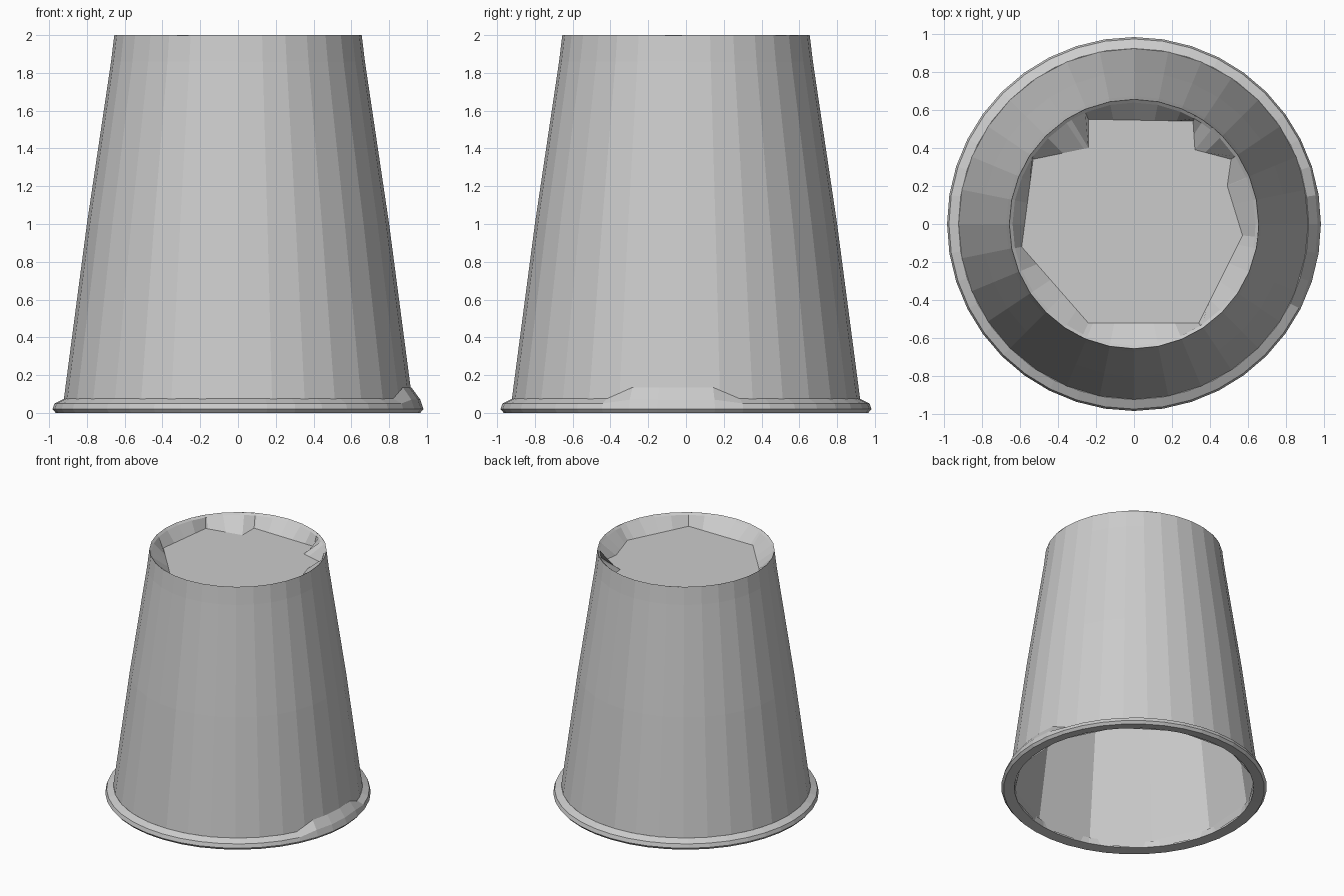
import bpy, bmesh, math
from mathutils import Vector

if "Cube" in bpy.data.objects:
    bpy.data.objects.remove(bpy.data.objects["Cube"])


def build(name, rings, cap=False, close=False):
    """Skin a list of equal-length point rings into a flat-shaded object."""
    bm = bmesh.new()
    loops = [[bm.verts.new(p) for p in ring] for ring in rings]
    pairs = list(zip(loops, loops[1:]))
    if close:
        pairs.append((loops[-1], loops[0]))
    for a, b in pairs:
        n = len(a)
        for i in range(n):
            j = (i + 1) % n
            bm.faces.new((a[i], a[j], b[j], b[i]))
    if cap:
        bm.faces.new(loops[-1])
    bmesh.ops.triangulate(bm, faces=[f for f in bm.faces if len(f.verts) > 4])
    mesh = bpy.data.meshes.new(name)
    bm.to_mesh(mesh)
    bm.free()
    obj = bpy.data.objects.new(name, mesh)
    bpy.context.collection.objects.link(obj)
    return obj


def circle(r, z, n=32, phase=0.0):
    return [(r * math.cos(phase + math.tau * i / n),
             r * math.sin(phase + math.tau * i / n), z) for i in range(n)]


# Tapered outer wall with the seam band near the top
wall = build("cup_wall", [circle(r, z) for r, z in
                          [(0.925, 0.05), (0.80, 1.0), (0.672, 1.86), (0.655, 2.0)]])

# Rolled rim, with the raised overlap tab on the right side
profile = [(0.885, 0.01), (0.965, 0.0), (0.982, 0.02), (0.972, 0.05),
           (0.922, 0.075), (0.885, 0.06)]
rim_rings = [circle(r, z, 40) for r, z in profile]
for i in (-2, -1, 0, 1):
    a = math.tau * i / 40
    rim_rings[3][i] = (0.965 * math.cos(a), 0.965 * math.sin(a), 0.07)
    rim_rings[4][i] = (0.918 * math.cos(a), 0.918 * math.sin(a), 0.135)
build("rolled_rim", rim_rings, close=True)

# Coarse inner lining, closed by the underside of the base
build("inner_lining", [circle(r, z, 12, 0.2) for r, z in
                       [(0.90, 0.01), (0.895, 0.07), (0.65, 1.87)]], cap=True)

# Recessed base: round lip sloping in to an uneven polygonal floor
floor_outline = [(0.57, -0.06), (0.49, 0.20), (0.51, 0.34), (0.32, 0.39),
                 (0.31, 0.54), (-0.24, 0.55), (-0.24, 0.40), (-0.53, 0.34),
                 (-0.59, -0.12), (-0.24, -0.52), (0.34, -0.52)]
angles = sorted([math.tau * i / 32 for i in range(32)]
                + [math.atan2(y, x) % math.tau for x, y in floor_outline])


def floor_point(a, z):
    """Where a ray from the centre at angle a meets the floor outline."""
    d = Vector((math.cos(a), math.sin(a)))
    best = 0.5
    for p, q in zip(floor_outline, floor_outline[1:] + floor_outline[:1]):
        p, e = Vector(p), Vector(q) - Vector(p)
        det = d.x * e.y - d.y * e.x
        if abs(det) < 1e-9:
            continue
        t = (p.x * e.y - p.y * e.x) / det
        u = (p.x * d.y - p.y * d.x) / det
        if t > 0 and -1e-4 <= u <= 1.0001:
            best = t
    return (best * d.x, best * d.y, z)


lip_top = [(0.655 * math.cos(a), 0.655 * math.sin(a), 2.0) for a in angles]
lip_inner = [(0.638 * math.cos(a), 0.638 * math.sin(a), 1.985) for a in angles]
build("recessed_base", [lip_top, lip_inner, [floor_point(a, 1.9) for a in angles]],
      cap=True)
